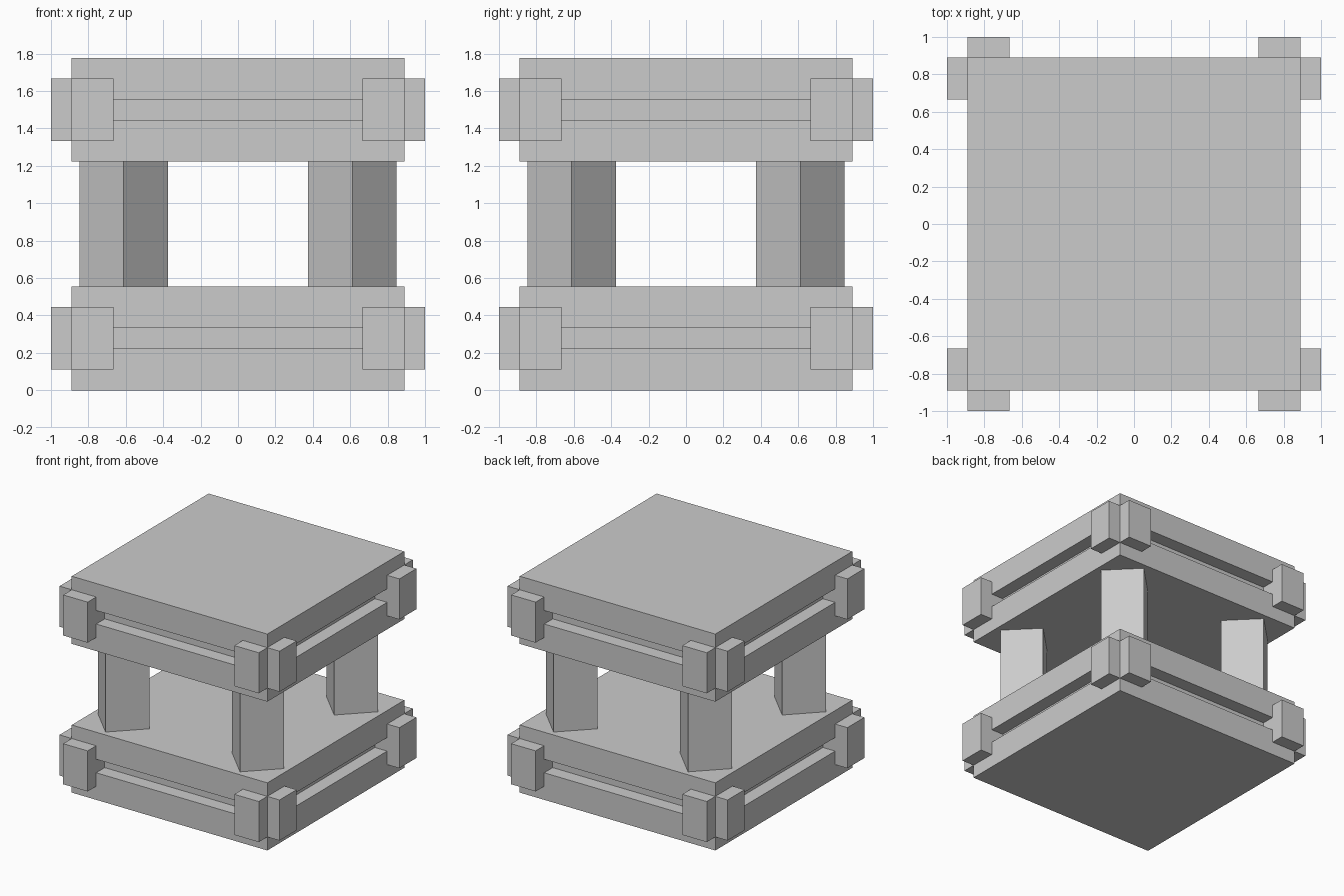
import bpy
import math
from mathutils import Matrix

if "Cube" in bpy.data.objects:
    bpy.data.objects.remove(bpy.data.objects["Cube"])

U = 1 / 9  # the model sits on a grid of ninths


def box(name, lo, hi, turn=0.0):
    """Box between two corners (in grid units), turned about the world z axis after placing."""
    size = [(b - a) * U for a, b in zip(lo, hi)]
    centre = [(a + b) / 2 * U for a, b in zip(lo, hi)]
    bpy.ops.mesh.primitive_cube_add(size=1)
    ob = bpy.context.object
    ob.name = name
    ob.data.transform(Matrix.Rotation(turn, 4, 'Z')
                      @ Matrix.Translation(centre)
                      @ Matrix.Diagonal((*size, 1)))
    return ob


for level, z in (("lower", 0), ("upper", 11)):
    # Slab: two plates with a recessed core forming the groove
    box(f"{level}_bottom_plate", (-8, -8, z), (8, 8, z + 2))
    box(f"{level}_core", (-7, -7, z + 2), (7, 7, z + 3))
    box(f"{level}_top_plate", (-8, -8, z + 3), (8, 8, z + 5))

    # Corner blocks: a pair on each of the four sides
    for i, side in enumerate(("front", "right", "back", "left")):
        for end, x in (("a", -8), ("b", 6)):
            box(f"{level}_{side}_block_{end}", (x, -9, z + 1), (x + 2, -7, z + 4),
                i * math.pi / 2)

# Pillars: square posts set diagonally between the slabs
for sx in (-1, 1):
    for sy in (-1, 1):
        name = f"{'front' if sy < 0 else 'back'}_{'left' if sx < 0 else 'right'}_pillar"
        post = box(name, (-1.5, -1.5, 5), (1.5, 1.5, 11), math.pi / 4)
        post.location = (sx * 5.5 * U, sy * 5.5 * U, 0)
